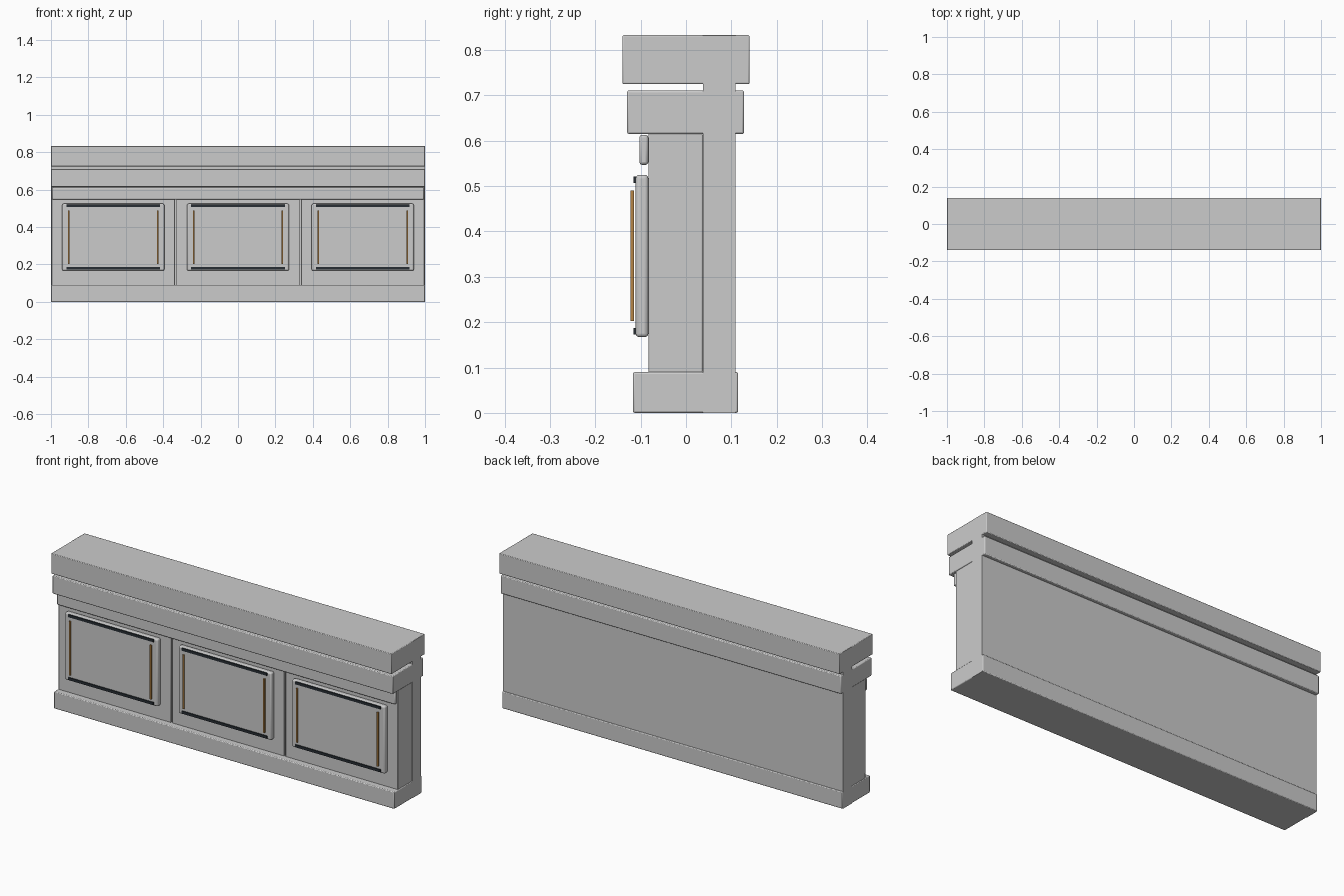
import bpy

if "Cube" in bpy.data.objects:
    bpy.data.objects.remove(bpy.data.objects["Cube"])


def material(name, color):
    m = bpy.data.materials.new(name)
    m.diffuse_color = color
    m.use_nodes = True
    m.node_tree.nodes["Principled BSDF"].inputs["Base Color"].default_value = m.diffuse_color
    return m


dark = material("dark_metal", (0.02, 0.027, 0.033, 1))
wood = material("warm_trim", (0.46, 0.23, 0.06, 1))


def box(name, x, y, z, bevel=0, mat=None, segments=2):
    """Box from (min, max) ranges, with optional rounded edges."""
    bpy.ops.mesh.primitive_cube_add(
        size=1, location=[(a + b) / 2 for a, b in (x, y, z)])
    o = bpy.context.object
    o.name = name
    o.scale = [b - a for a, b in (x, y, z)]
    bpy.ops.object.transform_apply(location=False, rotation=False, scale=True)
    if bevel:
        mod = o.modifiers.new("Bevel", "BEVEL")
        mod.width = bevel
        mod.segments = segments
        bpy.ops.object.shade_smooth_by_angle()
    if mat:
        o.data.materials.append(mat)
    return o


FULL = (-1, 1)

# Full-height back wall and the horizontal courses wrapped around it
box("back_wall", FULL, (0.037, 0.109), (0, 0.832))
box("base_plinth", FULL, (-0.117, 0.115), (0, 0.09), 0.004)
box("lower_ledge", FULL, (-0.13, 0.128), (0.615, 0.711), 0.004)
box("top_cap", FULL, (-0.14, 0.14), (0.725, 0.833), 0.003)
box("upper_rail", (-0.994, 0.994), (-0.103, -0.083), (0.547, 0.613), 0.006)

# Three bays: body block, raised panel, dark strips and upright trims
for i in range(3):
    cx = (i - 1) * 0.667
    box(f"bay_body_{i}", (cx - 0.33, cx + 0.33), (-0.083, 0.037), (0.088, 0.616), 0.003)
    box(f"raised_panel_{i}", (cx - 0.273, cx + 0.273), (-0.111, -0.083),
        (0.167, 0.525), 0.008, segments=3)
    for n, z in (("lower", 0.18), ("upper", 0.514)):
        box(f"{n}_strip_{i}", (cx - 0.25, cx + 0.25), (-0.116, -0.109),
            (z - 0.007, z + 0.007), mat=dark)
    for n, s in (("left", -1), ("right", 1)):
        x = cx + s * 0.237
        box(f"{n}_trim_{i}", (x - 0.004, x + 0.004), (-0.122, -0.115),
            (0.203, 0.49), mat=wood)
